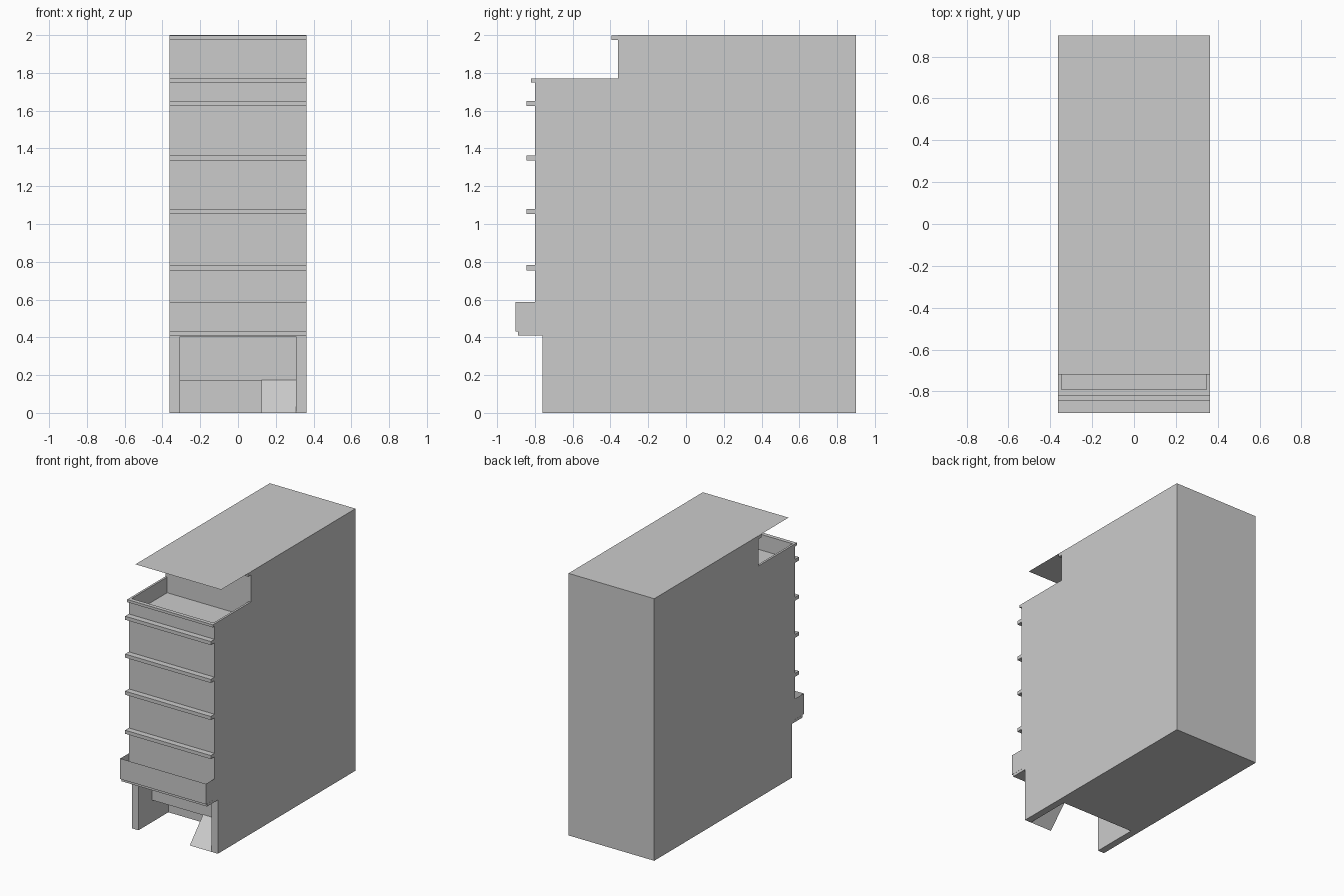
import bpy, bmesh

if "Cube" in bpy.data.objects:
    bpy.data.objects.remove(bpy.data.objects["Cube"])

W = 0.362   # half width of the tower
D = 0.308   # half width of the entrance opening


def finish(name, bm):
    bmesh.ops.recalc_face_normals(bm, faces=bm.faces)
    me = bpy.data.meshes.new(name)
    bm.to_mesh(me)
    bm.free()
    ob = bpy.data.objects.new(name, me)
    bpy.context.collection.objects.link(ob)
    return ob


def extrude_profile(name, pts, x0, x1):
    """Extrude a closed (y, z) outline along x."""
    bm = bmesh.new()
    face = bm.faces.new([bm.verts.new((x0, y, z)) for y, z in pts])
    new = bmesh.ops.extrude_face_region(bm, geom=[face])["geom"]
    bmesh.ops.translate(bm, vec=(x1 - x0, 0, 0),
                        verts=[v for v in new if isinstance(v, bmesh.types.BMVert)])
    return finish(name, bm)


def box(name, x0, x1, y0, y1, z0, z1):
    return extrude_profile(name, [(y0, z0), (y1, z0), (y1, z1), (y0, z1)], x0, x1)


def sheet(name, pts, x0, x1):
    """Thin surface swept along x from an open (y, z) line."""
    bm = bmesh.new()
    rows = [[bm.verts.new((x, y, z)) for x in (x0, x1)] for y, z in pts]
    for a, b in zip(rows, rows[1:]):
        bm.faces.new((a[0], a[1], b[1], b[0]))
    return finish(name, bm)


def cut(target, cutter):
    cutter.hide_render = True
    mod = target.modifiers.new("cut", 'BOOLEAN')
    mod.operation = 'DIFFERENCE'
    mod.solver = 'EXACT'
    mod.object = cutter
    bpy.context.view_layer.objects.active = target
    bpy.ops.object.modifier_apply(modifier=mod.name)
    bpy.data.objects.remove(cutter)


# Main tower with set-back top floor
tower = extrude_profile("tower_body", [
    (-0.76, 0), (0.9, 0), (0.9, 2), (-0.36, 2), (-0.36, 1.77),
    (-0.80, 1.77), (-0.80, 0.41), (-0.76, 0.41)], -W, W)

# Sunken roof terrace behind its parapet
cut(tower, box("terrace_cutter", -0.346, 0.346, -0.79, -0.36, 1.65, 1.9))

# Stepped entrance recess, open to the ground
cut(tower, extrude_profile("entrance_cutter", [
    (-1, -0.1), (-0.40, -0.1), (-0.40, 0.17), (-0.60, 0.17),
    (-0.60, 0.405), (-1, 0.405)], -D, D))

# Sloping stair flight inside the entrance
sheet("stair_ramp", [(-0.76, 0), (-0.60, 0.175)], 0.125, D)

# Storey ledges
for i, top in enumerate((0.782, 1.08, 1.363, 1.652)):
    box(f"storey_ledge_{i + 1}", -W, W, -0.845, -0.80, top - 0.027, top)

# Parapet rim, and eave lip with the flat roof canopy
box("parapet_rim", -W, W, -0.82, -0.80, 1.75, 1.77)
box("eave_lip", -W, W, -0.395, -0.36, 1.975, 1.999)
sheet("roof_canopy", [(-0.72, 2), (-0.36, 2)], -W, W)

# First floor balcony: open tray of thin sheets on a slab
box("balcony_slab", -W, W, -0.89, -0.80, 0.41, 0.43)
bm = bmesh.new()
v = [bm.verts.new((x, y, z)) for z in (0.431, 0.588)
     for x, y in ((-W, -0.80), (-W, -0.903), (W, -0.903), (W, -0.80))]
for i in range(3):
    bm.faces.new((v[i], v[i + 1], v[i + 5], v[i + 4]))
bm.faces.new(v[:4])
finish("balcony_parapet", bm)
